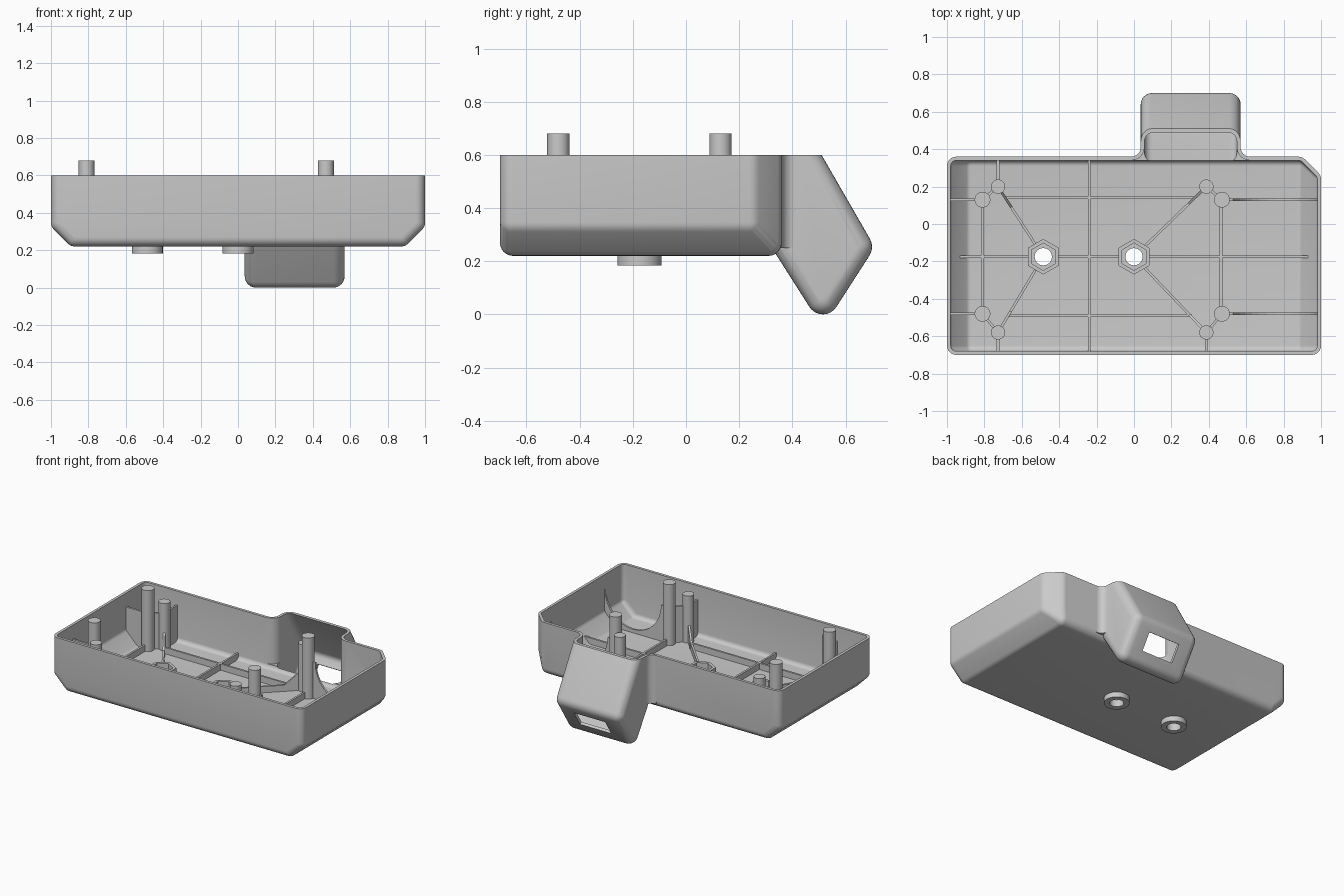
import bpy, bmesh
from math import cos, sin, pi, atan2
from mathutils import Matrix, Vector

cube = bpy.data.objects.get("Cube")
if cube:
    bpy.data.objects.remove(cube, do_unlink=True)

TONE = (0.59, 0.59, 0.59, 1)
grey = bpy.data.materials.new("grey plastic")
grey.use_nodes = True
grey.diffuse_color = TONE
for n in grey.node_tree.nodes:
    if n.type == 'BSDF_PRINCIPLED':
        n.inputs["Base Color"].default_value = TONE

AXES = {'x': lambda u, v, w: (w, u, v),
        'y': lambda u, v, w: (u, w, v),
        'z': lambda u, v, w: (u, v, w)}


def finish(bm, name):
    bmesh.ops.recalc_face_normals(bm, faces=bm.faces)
    mesh = bpy.data.meshes.new(name)
    bm.to_mesh(mesh)
    bm.free()
    mesh.materials.append(grey)
    ob = bpy.data.objects.new(name, mesh)
    bpy.context.collection.objects.link(ob)
    return ob


def prism(name, pts, axis, lo, hi, matrix=Matrix()):
    """Extrude a profile along an axis."""
    bm = bmesh.new()
    rings = [[bm.verts.new(matrix @ Vector(AXES[axis](u, v, w))) for u, v in pts]
             for w in (lo, hi)]
    for ring in rings:
        bm.faces.new(ring)
    for i in range(len(pts)):
        a, b = rings[0][i - 1], rings[0][i]
        bm.faces.new((a, b, rings[1][i], rings[1][i - 1]))
    return finish(bm, name)


def rounded(name, core, r):
    """Convex solid with rounded edges: the hull of equal spheres on the core points."""
    bm = bmesh.new()
    for p in core:
        bmesh.ops.create_uvsphere(bm, u_segments=24, v_segments=12, radius=r,
                                  matrix=Matrix.Translation(p))
    bmesh.ops.delete(bm, geom=bm.edges[:], context='EDGES_FACES')
    for p in core:
        for j in range(13):
            for i in range(24):
                t, a = j * pi / 12, i * pi / 12
                bm.verts.new(Vector(p) + r * Vector((sin(t) * cos(a), sin(t) * sin(a), cos(t))))
    bmesh.ops.remove_doubles(bm, verts=bm.verts, dist=1e-5)
    bmesh.ops.convex_hull(bm, input=bm.verts[:])
    bmesh.ops.delete(bm, geom=[v for v in bm.verts if not v.link_faces], context='VERTS')
    bmesh.ops.dissolve_limit(bm, angle_limit=0.002, verts=bm.verts, edges=bm.edges)
    return finish(bm, name)


def disc(cx, cy, r, sides=32):
    return [(cx + r * sin(2 * pi * i / sides), cy + r * cos(2 * pi * i / sides))
            for i in range(sides)]


def combine(ob, other, op, keep=False):
    mod = ob.modifiers.new(op, 'BOOLEAN')
    mod.operation, mod.solver, mod.object = op, 'EXACT', other
    bpy.context.view_layer.objects.active = ob
    bpy.ops.object.modifier_apply(modifier=mod.name)
    if not keep:
        bpy.data.objects.remove(other, do_unlink=True)


def smooth(ob):
    bpy.ops.object.select_all(action='DESELECT')
    ob.select_set(True)
    bpy.context.view_layer.objects.active = ob
    bpy.ops.object.shade_smooth_by_angle(angle=0.5)


RIM, RIB, WALL, SKIN = 0.6, 0.285, 0.5, 0.02
HOOD_X, HOOD_W, FILLET = 0.303, 0.267, 0.05
TRAY_R, HOOD_R = 0.05, 0.06

# Core points of the tray: chamfered lower ends and one chamfered rear corner
tray_core = []
for x, z in ((0.95, 0.85), (0.95, 0.346), (0.874, 0.27)):
    tray_core += [(-x, -0.65, z), (-x, 0.31, z), (x, -0.65, z)]
    tray_core += [(x, min(0.31, 1.189 - x), z), (min(x, 0.879), 0.31, z)]

# Core points of the hood: a sloping wedge that hangs below the rear wall
hood_core = [(HOOD_X + s * (HOOD_W - HOOD_R), y, z) for s in (-1, 1)
             for y, z in ((0.1, 0.9), (0.268, 0.9), (0.64, 0.254), (0.515, 0.06), (0.1, 0.712))]


def neck(name, r, z):
    """Flared plan shape that blends the hood into the back wall."""
    half = [(HOOD_W + FILLET + r * cos(a), 0.36 + FILLET + r * sin(a))
            for a in [pi + i * pi / 12 for i in range(7)]]
    half.append((HOOD_W + FILLET, 0.3))
    pts = [(HOOD_X + x, y) for x, y in half] + [(HOOD_X - x, y) for x, y in reversed(half)]
    return prism(name, pts, 'z', z, 0.8)


# Outer body
shell = rounded("tray_shell", tray_core, TRAY_R)
combine(shell, rounded("hood", hood_core, HOOD_R), 'UNION')
combine(shell, neck("neck", FILLET, 0.25), 'UNION')
box = [(-2, -2), (2, -2), (2, 2), (-2, 2)]
combine(shell, prism("trim", box, 'z', RIM, 2), 'DIFFERENCE')

# Hollow inside
cavity = rounded("cavity", tray_core, TRAY_R - SKIN)
combine(cavity, rounded("hood_cavity", hood_core, HOOD_R - SKIN), 'UNION')
combine(cavity, neck("neck_cavity", FILLET + SKIN, 0.27), 'UNION')
combine(shell, cavity, 'DIFFERENCE', keep=True)

# Screw seats: round foot below, hexagonal nut pocket above
NUT_Y = -0.175
for x in (-0.485, 0):
    combine(shell, prism("foot", disc(x, NUT_Y, 0.083), 'z', 0.183, 0.235), 'UNION')
    combine(shell, prism("nut_boss", disc(x, NUT_Y, 0.095, 6), 'z', 0.23, 0.31), 'UNION')
    combine(shell, prism("nut_pocket", disc(x, NUT_Y, 0.073, 6), 'z', 0.235, 0.5), 'DIFFERENCE')
    combine(shell, prism("bolt_hole", disc(x, NUT_Y, 0.046), 'z', 0.1, 0.5), 'DIFFERENCE')

# Rectangular port through the lower hood face
turn = Matrix.Translation((HOOD_X, 0.628, 0.134)) @ Matrix.Rotation(atan2(0.286, 0.195), 4, 'X')
port = prism("port", [(-0.125, -0.065), (0.125, -0.065), (0.125, 0.065), (-0.125, 0.065)],
             'z', -0.06, 0.06, matrix=turn)
combine(shell, port, 'DIFFERENCE')
smooth(shell)


def rib(name, a, b, top_a=RIB, top_b=None, thick=0.014):
    """Upright web from a to b, trimmed to the inside of the shell."""
    top_b = top_a if top_b is None else top_b
    d = Vector((b[0] - a[0], b[1] - a[1]))
    m = Matrix.Translation((a[0], a[1], 0)) @ Matrix.Rotation(atan2(d.y, d.x), 4, 'Z')
    pts = [(0, 0.2), (d.length, 0.2), (d.length, top_b), (0, top_a)]
    ob = prism(name, pts, 'y', -thick / 2, thick / 2, matrix=m)
    combine(ob, cavity, 'INTERSECT', keep=True)


# Tall and short posts in pairs, with their webs
for px, sx, nut_x in ((-0.81, 1, -0.485), (0.47, -1, 0)):
    for py, sy in ((0.13, 1), (-0.48, -1)):
        sp = (px + sx * 0.083, py + sy * (0.07 if sy > 0 else 0.1))
        smooth(prism("tall_post", disc(px, py, 0.042), 'z', 0.23, 0.68))
        smooth(prism("short_post", disc(*sp, 0.038), 'z', 0.23, 0.58))
        rib("post_link", (px, py), sp, WALL)
        # diagonal rib to the nut seat, with a small gusset at the post
        d = Vector((nut_x - sp[0], NUT_Y - sp[1]))
        u = d.normalized()
        rib("diagonal_rib", sp, Vector(sp) + u * (d.length - 0.083))
        rib("post_gusset", sp, Vector(sp) + u * 0.13, 0.4, RIB)
        # web from the short post to the nearest long wall
        if sx > 0 or sy < 0:
            rib("wall_web", sp, (sp[0], 0.352 if sy > 0 else -0.69), WALL)
        # web from the tall post to the end wall
        if sx > 0:
            rib("end_web", (px, py), (-0.99, py), WALL)
        else:
            arc = [(0.755 + 0.225 * cos(a), WALL + 0.235 * sin(a))
                   for a in [-i * pi / 16 for i in range(17)]]
            pts = [(0.99, WALL)] + arc + [(0.49, WALL), (0.49, 0.2), (0.99, 0.2)]
            web = prism("scooped_web", pts, 'y', py - 0.007, py + 0.007)
            combine(web, cavity, 'INTERSECT', keep=True)

# Low stiffening ribs on the floor
for x in (-0.81, 0.465):
    rib("cross_rib", (x, -0.48), (x, 0.13))
rib("cross_rib", (-0.24, -0.69), (-0.24, 0.35))
rib("long_rib", (-0.69, 0.14), (0.33, 0.14))
rib("long_rib", (-0.68, -0.49), (0.31, -0.49))
for x0, x1 in ((-0.95, -0.565), (-0.405, -0.08), (0.08, 0.95)):
    rib("centre_rib", (x0, NUT_Y), (x1, NUT_Y))

bpy.data.objects.remove(cavity, do_unlink=True)
